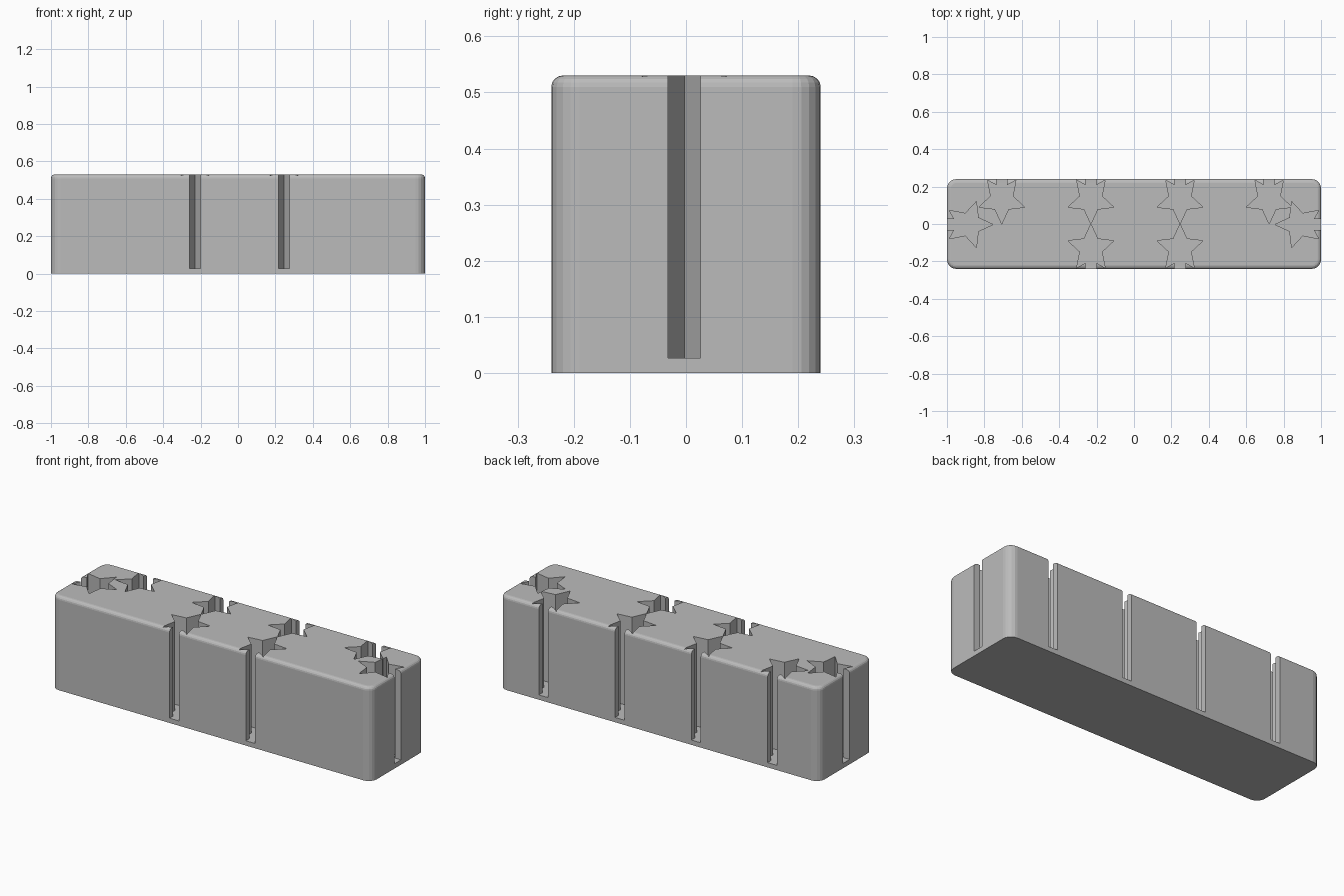
import bpy, bmesh, math
from mathutils import Matrix

if "Cube" in bpy.data.objects:
    bpy.data.objects.remove(bpy.data.objects["Cube"])

LENGTH, DEPTH, HEIGHT = 2.0, 0.48, 0.53
FLOOR = 0.027                      # bottom of the pockets
R_OUT, R_IN = 0.129, 0.062         # star radii
SLOT = 0.029                       # half width of the slot

grey = bpy.data.materials.new("light_grey")
grey.diffuse_color = (0.5, 0.5, 0.5, 1)
grey.use_nodes = True
grey.node_tree.nodes["Principled BSDF"].inputs["Base Color"].default_value = grey.diffuse_color


def add_object(name, bm):
    bmesh.ops.recalc_face_normals(bm, faces=bm.faces)
    mesh = bpy.data.meshes.new(name)
    bm.to_mesh(mesh)
    bm.free()
    mesh.materials.append(grey)
    obj = bpy.data.objects.new(name, mesh)
    bpy.context.collection.objects.link(obj)
    return obj


# Block: rounded upright corners, softly rounded top rim, sharp base
bm = bmesh.new()
bmesh.ops.create_cube(bm, size=1)
bmesh.ops.scale(bm, vec=(LENGTH, DEPTH, HEIGHT), verts=bm.verts)
bmesh.ops.translate(bm, vec=(0, 0, HEIGHT / 2), verts=bm.verts)
upright = [e for e in bm.edges if abs(e.verts[0].co.z - e.verts[1].co.z) > 0.1]
bmesh.ops.bevel(bm, geom=upright, offset=0.05, segments=5, profile=0.5, affect='EDGES')
rim = [e for e in bm.edges if all(v.co.z > HEIGHT - 0.001 for v in e.verts)]
bmesh.ops.bevel(bm, geom=rim, offset=0.02, segments=4, profile=0.5, affect='EDGES')
block = add_object("holder_block", bm)


def star_outline():
    """Five-pointed star, one tip towards -y, with a slot leaving towards +y."""
    tip_x, tip_y = R_OUT * math.sin(math.pi / 5), R_OUT * math.cos(math.pi / 5)
    slot_y = R_IN + SLOT * (tip_y - R_IN) / tip_x
    pts = []
    for i in range(10):
        a = -math.pi / 2 + i * math.pi / 5
        r = R_IN if i % 2 else R_OUT
        if i == 5:                 # the outer notch opens into the slot
            pts += [(SLOT, slot_y), (SLOT, 0.25), (-SLOT, 0.25), (-SLOT, slot_y)]
        else:
            pts.append((r * math.cos(a), r * math.sin(a)))
    return pts


def cut_pocket(x, y, turn):
    """Cut one star pocket and its slot out of the block."""
    bm = bmesh.new()
    face = bm.faces.new([bm.verts.new((px, py, FLOOR)) for px, py in star_outline()])
    ext = bmesh.ops.extrude_face_region(bm, geom=[face])
    top = [g for g in ext["geom"] if isinstance(g, bmesh.types.BMVert)]
    bmesh.ops.translate(bm, vec=(0, 0, HEIGHT), verts=top)
    bm.transform(Matrix.Translation((x, y, 0)) @ Matrix.Rotation(turn, 4, 'Z'))
    cutter = add_object("star_cutter", bm)
    mod = block.modifiers.new("pocket", 'BOOLEAN')
    mod.operation, mod.solver, mod.object = 'DIFFERENCE', 'EXACT', cutter
    bpy.context.view_layer.objects.active = block
    bpy.ops.object.modifier_apply(modifier=mod.name)
    bpy.data.objects.remove(cutter)


# Four pairs of pockets along the long sides
for i in range(4):
    x = -0.707 + i * 0.4765
    cut_pocket(x, 0.1297, 0)
    cut_pocket(x, -0.1297, math.pi)

# One pocket at each end
for s in (-1, 1):
    cut_pocket(s * 0.883, -0.003, -s * math.pi / 2)
